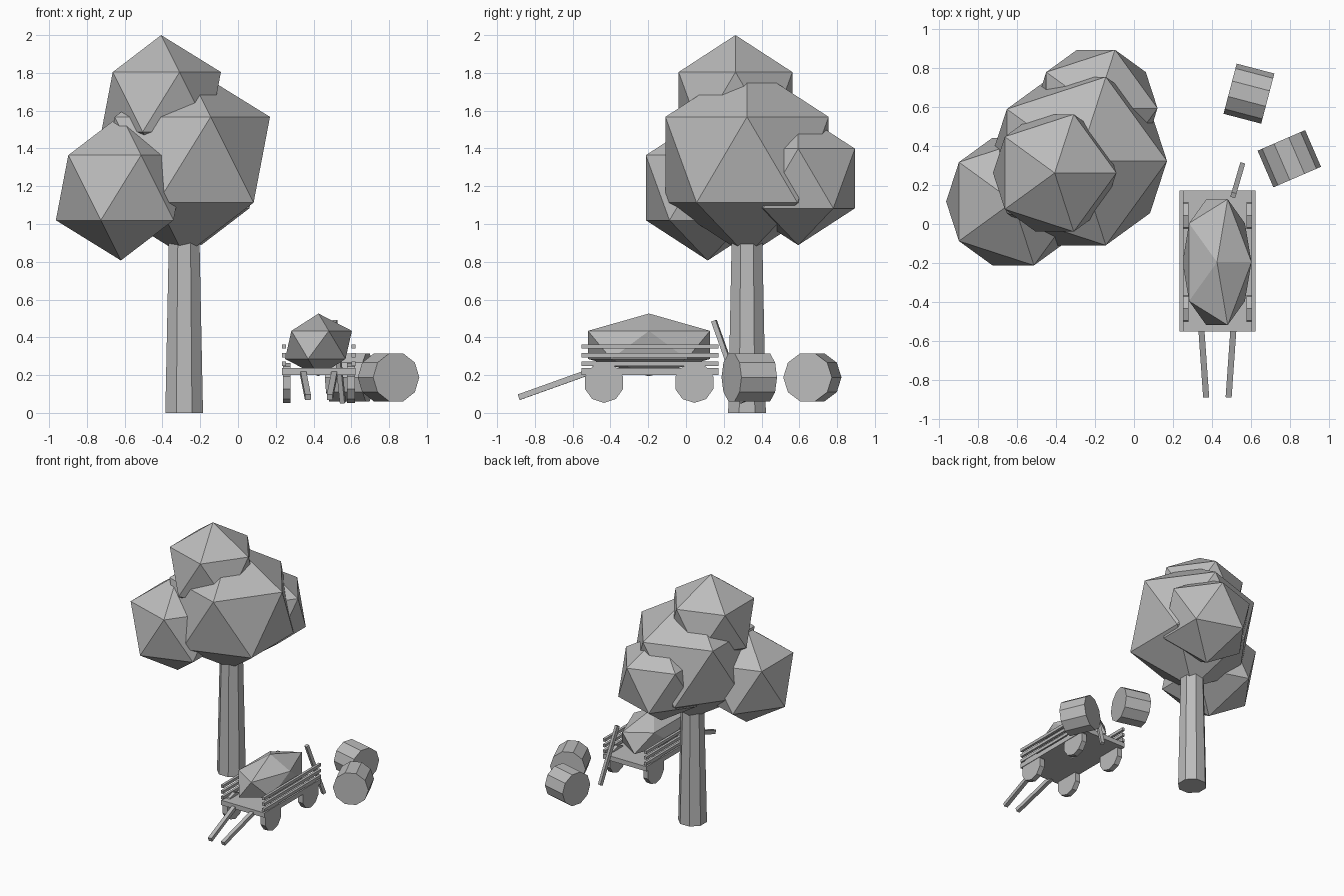
import bpy
import bmesh
from math import pi, radians
from mathutils import Matrix, Vector

cube = bpy.data.objects.get("Cube")
if cube:
    bpy.data.objects.remove(cube, do_unlink=True)

# One plain grey for everything
GREY = (0.5, 0.5, 0.5, 1.0)
grey = bpy.data.materials.new("plain_grey")
grey.use_nodes = True
grey.diffuse_color = GREY
grey.node_tree.nodes["Principled BSDF"].inputs["Base Color"].default_value = GREY


def finish(name, bm, matrix):
    """Turn a bmesh into a placed, flat-shaded object."""
    mesh = bpy.data.meshes.new(name)
    bm.transform(matrix)
    bm.to_mesh(mesh)
    bm.free()
    mesh.materials.append(grey)
    obj = bpy.data.objects.new(name, mesh)
    bpy.context.collection.objects.link(obj)
    return obj


def ico(name, center, radii):
    bm = bmesh.new()
    bmesh.ops.create_icosphere(bm, subdivisions=1, radius=1)
    return finish(name, bm, Matrix.Translation(center) @ Matrix.Diagonal((*radii, 1)))


def box(name, low, high):
    low, high = Vector(low), Vector(high)
    bm = bmesh.new()
    bmesh.ops.create_cube(bm, size=1)
    scale = Matrix.Diagonal((*(high - low), 1))
    return finish(name, bm, Matrix.Translation((low + high) / 2) @ scale)


def bar(name, start, end, width):
    """Square bar running from start to end."""
    start, end = Vector(start), Vector(end)
    axis = end - start
    turn = axis.to_track_quat('Z', 'X').to_matrix().to_4x4()
    bm = bmesh.new()
    bmesh.ops.create_cube(bm, size=1)
    scale = Matrix.Diagonal((width, width, axis.length, 1))
    return finish(name, bm, Matrix.Translation((start + end) / 2) @ turn @ scale)


def drum(name, center, radius, length, heading, roll, sides=10):
    """Lying cylinder whose axis points along heading, measured from +x."""
    bm = bmesh.new()
    bmesh.ops.create_cone(bm, cap_ends=True, segments=sides, radius1=radius,
                          radius2=radius, depth=length)
    turn = (Matrix.Rotation(heading, 4, 'Z') @ Matrix.Rotation(pi / 2, 4, 'Y')
            @ Matrix.Rotation(roll, 4, 'Z'))
    return finish(name, bm, Matrix.Translation(center) @ turn)


# Tree trunk: tapered octagon, flat sides facing the axes
bm = bmesh.new()
bmesh.ops.create_cone(bm, cap_ends=True, segments=8, radius1=0.108,
                      radius2=0.086, depth=1)
finish("tree_trunk", bm, Matrix.Translation((-0.285, 0.323, 0.5))
       @ Matrix.Rotation(pi / 8, 4, 'Z'))

# Leaf clumps
for name, center, r in (
        ("main_leaves", (-0.285, 0.323, 1.34), 0.508),
        ("top_leaves", (-0.407, 0.262, 1.646), 0.354),
        ("right_leaves", (-0.62, 0.115, 1.192), 0.385),
        ("back_leaves", (-0.195, 0.594, 1.241), 0.353)):
    ico(name, center, (r, r, r))

# Cart bed and load
MID, FRONT, BACK = 0.428, -0.552, 0.172
box("cart_bed", (MID - 0.195, FRONT, 0.2), (MID + 0.195, BACK, 0.238))
ico("cart_load", (0.426, -0.196, 0.36), (0.198, 0.38, 0.166))

# Rails, wheels and shafts on both sides
for side, label in ((1, "left"), (-1, "right")):
    for i in range(3):
        x = sorted((MID + side * 0.174, MID + side * 0.195))
        z = 0.248 + i * 0.046
        box(f"{label}_rail_{i + 1}", (x[0], FRONT, z), (x[1], BACK, z + 0.023))
    for y, place in ((-0.434, "front"), (0.044, "back")):
        drum(f"{place}_{label}_wheel", (MID + side * 0.17, y, 0.159),
             0.106, 0.042, 0, pi / 10)
    bar(f"{label}_shaft", (MID + side * 0.083, -0.53, 0.21),
        (MID + side * 0.058, -0.885, 0.083), 0.031)

# Pole leaning on the back of the cart
bar("leaning_pole", (0.51, 0.148, 0.487), (0.555, 0.302, 0.055), 0.026)

# Two barrels lying on their sides
drum("back_barrel", (0.59, 0.669, 0.188), 0.133, 0.2, radians(-14.7), 0)
drum("front_barrel", (0.797, 0.335, 0.188), 0.133, 0.205, radians(-66.6), 0)
